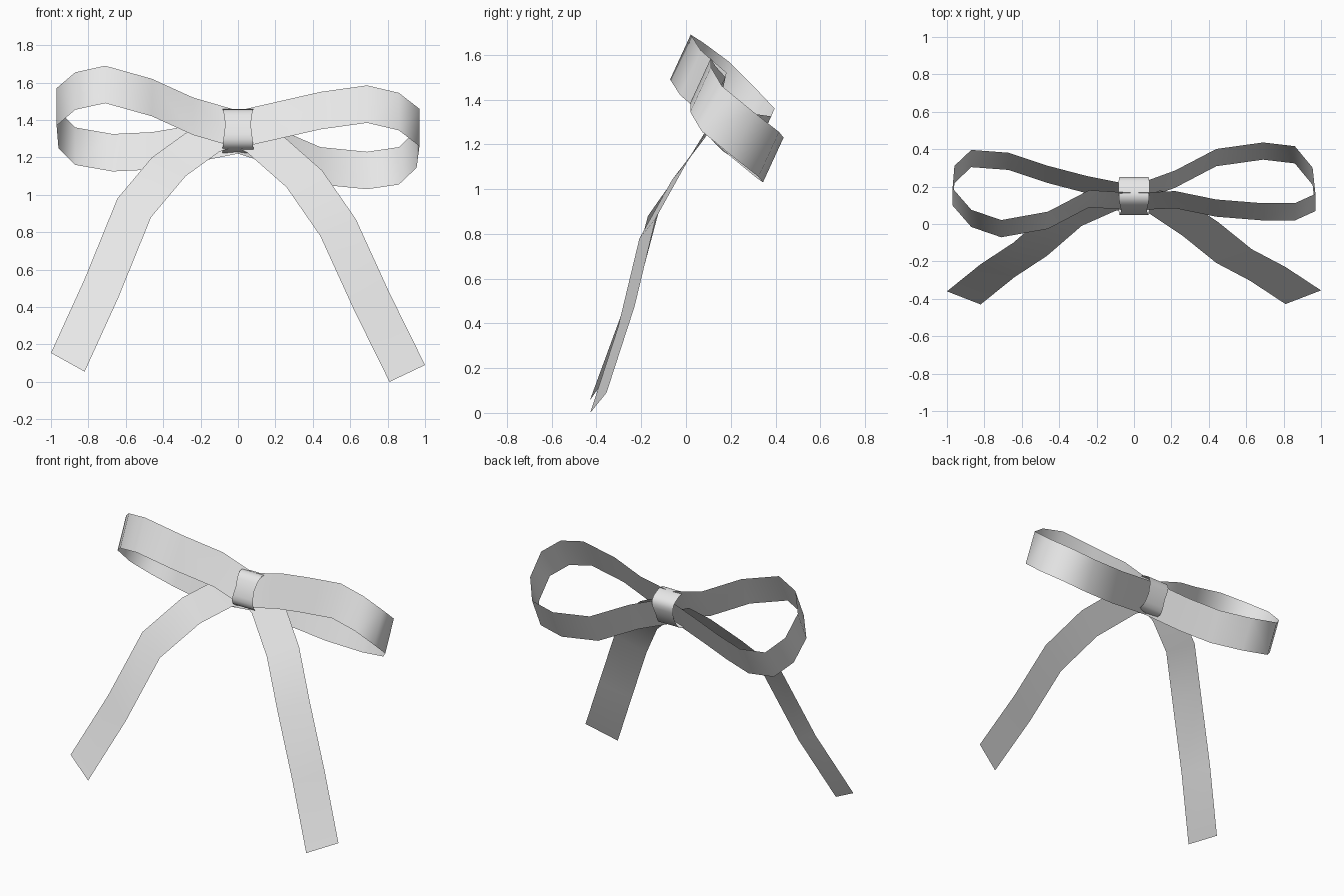
import bpy
import math
from mathutils import Vector

# Remove the default cube
default_cube = bpy.data.objects.get("Cube")
if default_cube:
    bpy.data.objects.remove(default_cube, do_unlink=True)

# One ribbon colour for everything
ribbon_grey = bpy.data.materials.new("ribbon_grey")
ribbon_colour = (0.8, 0.8, 0.8, 1)
ribbon_grey.diffuse_color = ribbon_colour
ribbon_grey.use_nodes = True
shader = ribbon_grey.node_tree.nodes["Principled BSDF"]
shader.inputs["Base Color"].default_value = ribbon_colour


def add_strip(name, first_edge, second_edge, closed=False):
    """Bridge two matching edge lines with a single row of smooth quads."""
    count = len(first_edge)
    spans = count if closed else count - 1
    faces = []
    for i in range(spans):
        following = (i + 1) % count
        faces.append((i, following, count + following, count + i))
    mesh = bpy.data.meshes.new(name)
    mesh.from_pydata(list(first_edge) + list(second_edge), [], faces)
    mesh.materials.append(ribbon_grey)
    mesh.shade_smooth()
    strip = bpy.data.objects.new(name, mesh)
    bpy.context.collection.objects.link(strip)
    return strip


def add_ribbon(name, path, width):
    """Sweep a path sideways along a constant width vector."""
    first_edge = [Vector(point) for point in path]
    second_edge = [point + Vector(width) for point in first_edge]
    return add_strip(name, first_edge, second_edge)


# Bow loops: lower edge, running out along the front and back behind
loop_width = Vector((0, 0.092, 0.2))
right_loop_path = [
    (0, .12, 1.35), (-.24, .135, 1.42), (-.46, .02, 1.52),
    (-.71, -.025, 1.59), (-.87, .03, 1.555), (-.97, .145, 1.47),
    (-.96, .265, 1.35), (-.87, .35, 1.26), (-.67, .335, 1.225),
    (-.46, .265, 1.235), (-.25, .21, 1.27), (0, .16, 1.32),
]
left_loop_path = [
    (0, .12, 1.35), (.22, .13, 1.4), (.44, .085, 1.45),
    (.69, .065, 1.485), (.86, .065, 1.445), (.97, .115, 1.36),
    (.955, .255, 1.245), (.86, .37, 1.155), (.69, .39, 1.13),
    (.44, .355, 1.155), (.22, .24, 1.25), (0, .16, 1.32),
]
for name, path in (("right_loop", right_loop_path), ("left_loop", left_loop_path)):
    lower_edge = [Vector(point) - loop_width / 2 for point in path]
    add_ribbon(name, lower_edge, loop_width)

# Hanging tails: outer edge from the knot down to the slanted tip
right_tail_path = [
    (-.14, .17, 1.38), (-.28, .14, 1.33), (-.46, .06, 1.2),
    (-.645, -.1, .98), (-.82, -.215, .55), (-1, -.36, .155),
]
left_tail_path = [
    (.14, .18, 1.37), (.24, .15, 1.315), (.45, .01, 1.13),
    (.63, -.135, .87), (.81, -.23, .475), (1, -.355, .09),
]
add_ribbon("right_tail", right_tail_path, (.18, -.07, -.1))
add_ribbon("left_tail", left_tail_path, (-.19, -.073, -.09))

# Centre knot: a rounded band wrapped round the x axis, slightly waisted
knot_centre = Vector((0, 0.15, 1.34))
along = loop_width.normalized()
across = Vector((1, 0, 0)).cross(along)
knot_sides = 20


def rounded(value):
    """Push a sine or cosine outward for a squarer oval."""
    return math.copysign(abs(value) ** 0.65, value)


right_rim, left_rim = [], []
for step in range(knot_sides):
    angle = math.tau * step / knot_sides
    height, depth = rounded(math.cos(angle)), rounded(math.sin(angle))
    point = knot_centre + along * height * 0.115 + across * depth * 0.085
    half_width = Vector((0.068 + 0.014 * abs(height), 0, 0))
    right_rim.append(point - half_width)
    left_rim.append(point + half_width)
add_strip("knot", left_rim, right_rim, closed=True)
